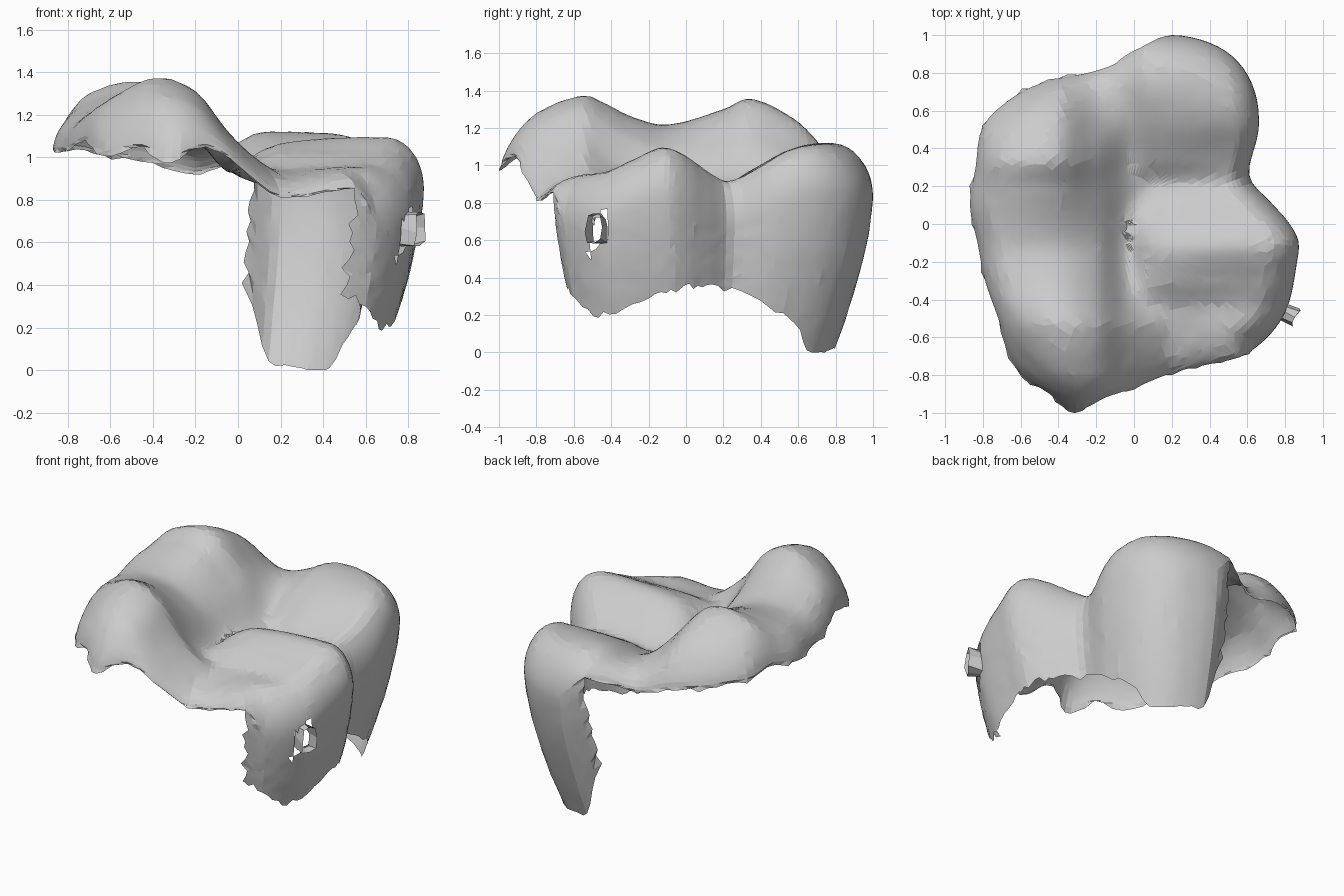
import bpy, bmesh, math, random
from mathutils import Vector

if "Cube" in bpy.data.objects:
    bpy.data.objects.remove(bpy.data.objects["Cube"])

random.seed(4)

# Height samples of the draped top (rows = y, columns = x)
XS = [-0.9, -0.65, -0.4, -0.2, -0.04, 0.08, 0.2, 0.5, 0.8]
YS = [-1.0, -0.8, -0.55, -0.43, -0.3, -0.1, 0.2, 0.34, 0.55, 0.75, 1.0]
HEIGHTS = [
    [1.06, 1.08, 1.10, 1.10, 1.04, 0.94, 0.87, 0.85, 0.85],
    [1.08, 1.12, 1.27, 1.24, 1.08, 0.96, 0.88, 0.90, 0.90],
    [1.12, 1.24, 1.37, 1.31, 1.11, 1.00, 0.93, 0.95, 0.95],
    [1.13, 1.25, 1.33, 1.24, 1.03, 0.96, 0.95, 0.96, 0.97],
    [1.13, 1.23, 1.26, 1.16, 0.97, 0.99, 1.02, 1.02, 1.02],
    [1.14, 1.21, 1.20, 1.09, 0.93, 1.01, 1.06, 1.09, 1.09],
    [1.16, 1.28, 1.28, 1.11, 0.94, 0.88, 0.90, 0.92, 0.94],
    [1.16, 1.32, 1.34, 1.14, 0.95, 0.95, 0.97, 0.96, 0.97],
    [1.12, 1.22, 1.26, 1.09, 1.02, 1.06, 1.08, 1.08, 1.06],
    [1.10, 1.11, 1.12, 1.03, 1.05, 1.11, 1.12, 1.11, 1.10],
    [1.08, 1.07, 1.05, 1.02, 1.02, 1.05, 1.07, 1.06, 1.05],
]

# Outline with a hanging wall below: x, y, height of the wall's bottom edge
WALL = [(0.06, 0.95, 0.42), (0.2, 1.0, 0.06), (0.4, 0.96, 0.0), (0.55, 0.86, 0.0),
        (0.64, 0.7, 0.14), (0.66, 0.5, 0.25), (0.61, 0.26, 0.33), (0.72, 0.12, 0.36),
        (0.81, 0.02, 0.35), (0.87, -0.09, 0.32), (0.86, -0.22, 0.29),
        (0.82, -0.42, 0.22), (0.75, -0.55, 0.21), (0.65, -0.65, 0.3), (0.55, -0.71, 0.36)]
# Outline with a free edge
FREE = [(0.37, -0.75), (0.2, -0.79), (0.0, -0.87), (-0.15, -0.92), (-0.31, -0.99),
        (-0.45, -0.9), (-0.63, -0.76), (-0.72, -0.5), (-0.79, -0.3), (-0.83, -0.1),
        (-0.87, 0.1), (-0.84, 0.3), (-0.8, 0.52), (-0.63, 0.68), (-0.45, 0.76),
        (-0.25, 0.8), (-0.1, 0.85)]


def spline(xs, vs, x):
    """Smooth interpolation through unevenly spaced samples."""
    x = min(max(x, xs[0]), xs[-1])
    i = 0
    while i < len(xs) - 2 and x > xs[i + 1]:
        i += 1

    def slope(k):
        a, b = max(k - 1, 0), min(k + 1, len(xs) - 1)
        return (vs[b] - vs[a]) / (xs[b] - xs[a])
    h = xs[i + 1] - xs[i]
    t = (x - xs[i]) / h
    return ((2*t**3 - 3*t*t + 1) * vs[i] + (t**3 - 2*t*t + t) * h * slope(i)
            + (3*t*t - 2*t**3) * vs[i + 1] + (t**3 - t*t) * h * slope(i + 1))


def height(x, y):
    return spline(YS, [spline(XS, row, x) for row in HEIGHTS], y)


def jit(a):
    return random.uniform(-a, a)


SUB, RINGS, DROPS = 4, 24, 12
outline = [Vector(p[:2]) for p in WALL] + [Vector(p) for p in FREE]
n = len(outline)
idx = list(range(-2, n + 3))
loop = []
for k in range(n * SUB):
    u = k / SUB
    loop.append(Vector([spline(idx, [outline[j % n][c] for j in idx], u) for c in (0, 1)]))
total, wall_end = len(loop), (len(WALL) - 1) * SUB
center = Vector((-0.1, 0.0))

bm = bmesh.new()
mid = bm.verts.new((*center, height(*center)))
prev = None
weight = [max(0, min(1, k / SUB, (wall_end - k) / SUB)) for k in range(total)]
ragged = [jit(0.02) for _ in range(total)]

# Draped top, rounded over at its rim
for r in range(1, RINGS + 1):
    s = math.sin(math.pi / 2 * r / RINGS)
    d = max(0, (s - 0.82) / 0.18)
    fall = 1 - math.sqrt(max(0, 1 - d * d))
    ring = []
    for k, p in enumerate(loop):
        w = weight[k]
        # the left and front-left edges turn down further than the front and back ones
        base = 0.07 + 0.07 * max(0, min(1, (-p.x - 0.05) / 0.3))
        q = center + (p - center) * (s + (ragged[k] * (1 - w) * 0.7 if r == RINGS else 0))
        z = height(*q) - (base * (1 - w) + 0.24 * w) * fall
        ring.append(bm.verts.new((q.x, q.y, z + jit(0.003) * s * s)))
    for k in range(total):
        j = (k + 1) % total
        if prev is None:
            bm.faces.new((mid, ring[k], ring[j]))
        else:
            bm.faces.new((prev[k], ring[k], ring[j], prev[j]))
    prev = ring

# Hanging wall, leaning inward towards a ragged hem
prev = prev[:wall_end + 1]
tops = [v.co.z for v in prev]
for r in range(1, DROPS + 1):
    f = r / DROPS
    row = []
    for k in range(wall_end + 1):
        hem = max(0, spline(range(len(WALL)), [p[2] for p in WALL], k / SUB))
        z = max(0, tops[k] + (hem - tops[k]) * f + ragged[k] * f)
        q = center + (loop[k] - center) * (1 - 0.2 * (max(0, tops[k] - z) / 0.8) ** 1.5)
        q.x += jit(0.025 if k in (0, wall_end) else 0.002)
        row.append(bm.verts.new((q.x, q.y + jit(0.002), z)))
    for k in range(wall_end):
        bm.faces.new((prev[k], row[k], row[k + 1], prev[k + 1]))
    prev = row

# Small tear in the front wall
bmesh.ops.triangulate(bm, faces=bm.faces)
torn = [f for f in bm.faces if f.calc_center_median().x > 0.6
        and abs(f.calc_center_median().y + 0.47) < 0.05
        and abs(f.calc_center_median().z - 0.65 - (f.calc_center_median().y + 0.47)) < 0.08]
bmesh.ops.delete(bm, geom=torn, context='FACES')
bmesh.ops.recalc_face_normals(bm, faces=bm.faces)
if mid.link_faces[0].normal.z < 0:
    bmesh.ops.reverse_faces(bm, faces=bm.faces)
lowest = min(v.co.z for v in bm.verts)
for v in bm.verts:
    v.co.z -= lowest
mesh = bpy.data.meshes.new("draped_shell")
bm.to_mesh(mesh)
bm.free()
mesh.shade_smooth()
shell = bpy.data.objects.new("draped_shell", mesh)
bpy.context.collection.objects.link(shell)
bpy.context.view_layer.objects.active = shell
shell.select_set(True)
bpy.ops.object.shade_smooth_by_angle(angle=math.radians(10))
shell.select_set(False)

# Crumpled flap standing out around the tear
bpy.ops.mesh.primitive_cylinder_add(vertices=8, radius=0.065, depth=0.09, end_fill_type='NOTHING',
                                    location=(0.81, -0.475, 0.66),
                                    rotation=(0, math.pi / 2, math.radians(-25)))
flap = bpy.context.object
flap.name = "tear_flap"
flap.scale = (1.3, 0.8, 1)
for v in flap.data.vertices:
    v.co += Vector((jit(0.014), jit(0.014), jit(0.014)))
